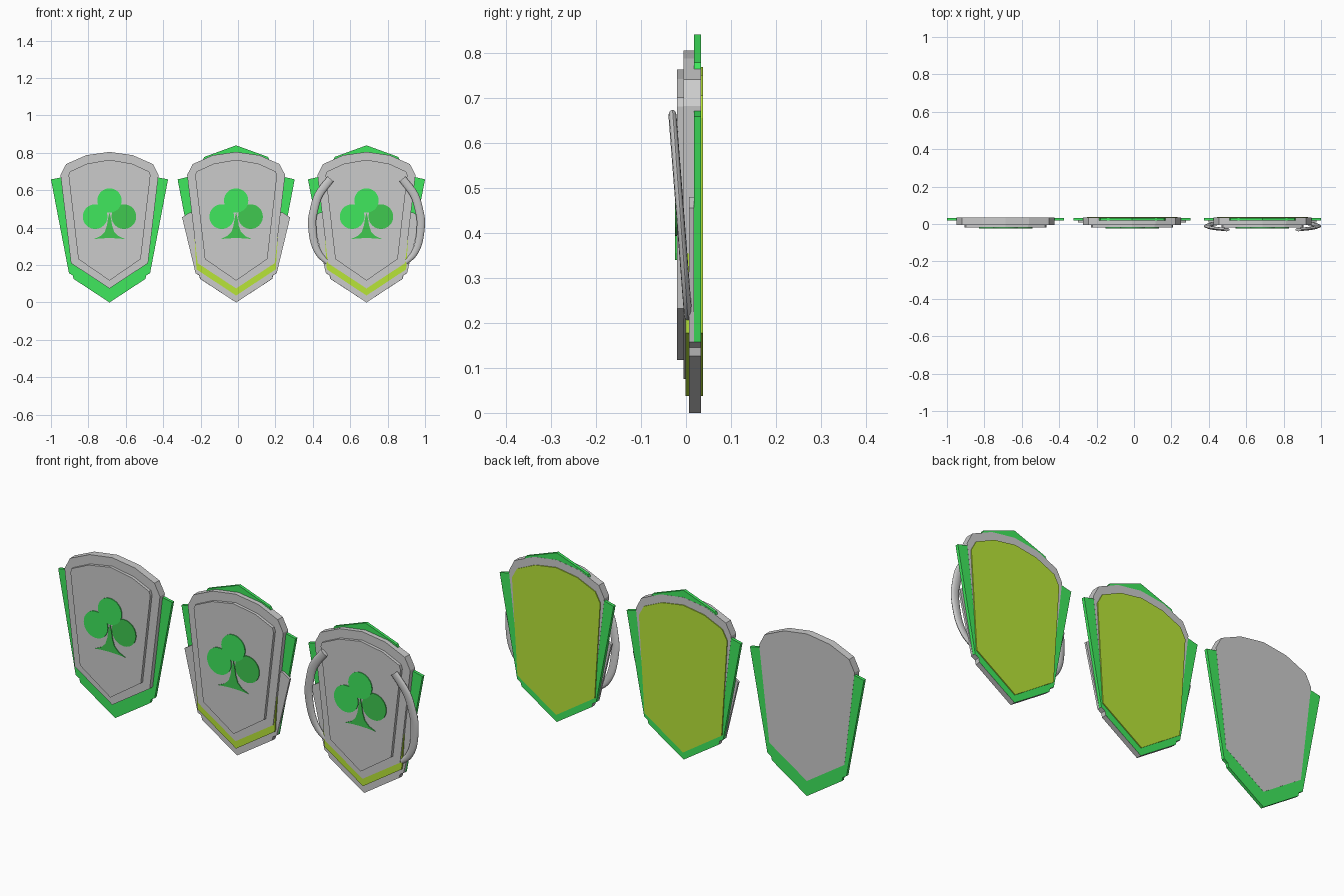
import bpy, bmesh, math
from mathutils import Vector

if "Cube" in bpy.data.objects:
    bpy.data.objects.remove(bpy.data.objects["Cube"])


def material(name, rgb):
    m = bpy.data.materials.new(name)
    m.diffuse_color = (*rgb, 1)
    m.use_nodes = True
    m.node_tree.nodes["Principled BSDF"].inputs["Base Color"].default_value = m.diffuse_color
    return m


GREEN = material("green", (0.05, 0.80, 0.11))
DARK = material("dark_green", (0.05, 0.58, 0.08))
LIME = material("lime", (0.48, 0.78, 0.04))


def finish(name, bm, mat=None):
    bmesh.ops.recalc_face_normals(bm, faces=bm.faces)
    me = bpy.data.meshes.new(name)
    bm.to_mesh(me)
    bm.free()
    ob = bpy.data.objects.new(name, me)
    bpy.context.collection.objects.link(ob)
    if mat:
        me.materials.append(mat)
    return ob


def slab(name, pts, y0, y1, mat=None):
    """Extrude an x-z outline from y0 to y1."""
    bm = bmesh.new()
    face = bm.faces.new([bm.verts.new((x, y0, z)) for x, z in pts])
    ext = bmesh.ops.extrude_face_region(bm, geom=[face])
    for v in ext["geom"]:
        if isinstance(v, bmesh.types.BMVert):
            v.co.y = y1
    return finish(name, bm, mat)


def mirrored(half, cx):
    """Full outline from a right half listed from top centre to bottom centre."""
    left = [(-x, z) for x, z in reversed(half) if x > 0]
    return [(cx + x, z) for x, z in half + left]


def disc(cx, cz, r, n=32):
    return [(cx + r * math.cos(2 * math.pi * i / n), cz + r * math.sin(2 * math.pi * i / n))
            for i in range(n)]


def handle(name, cx, side):
    """Curved side tube, oval section, leaning back towards the bottom."""
    ctrl = [(.192, .660), (.256, .575), (.283, .485), (.291, .42), (.279, .32), (.25, .255), (.21, .215)]
    half_w = [.021, .022, .022, .022, .020, .017, .012]
    path = []
    for i in range(len(ctrl) - 1):          # Catmull-Rom through the points
        p = [Vector(ctrl[max(0, min(len(ctrl) - 1, i + k))]) for k in (-1, 0, 1, 2)]
        for s in range(4):
            t = s / 4
            q = 0.5 * (2 * p[1] + (p[2] - p[0]) * t + (2 * p[0] - 5 * p[1] + 4 * p[2] - p[3]) * t * t
                       + (3 * p[1] - p[0] - 3 * p[2] + p[3]) * t ** 3)
            path.append((q, half_w[i] * (1 - t) + half_w[i + 1] * t))
    path.append((Vector(ctrl[-1]), half_w[-1]))
    bm, rings, n = bmesh.new(), [], 12
    for i, (q, w) in enumerate(path):
        d = (path[min(i + 1, len(path) - 1)][0] - path[max(i - 1, 0)][0]).normalized()
        y = -0.030 + (0.66 - q.y) * 0.078
        ring = []
        for k in range(n):
            a = 2 * math.pi * k / n
            o = w * math.cos(a)
            ring.append(bm.verts.new((cx + side * (q.x - d.y * o), y + .009 * math.sin(a), q.y + d.x * o)))
        rings.append(ring)
    for a, b in zip(rings, rings[1:]):
        for k in range(n):
            bm.faces.new((a[k], a[(k + 1) % n], b[(k + 1) % n], b[k]))
    bm.faces.new(rings[0])
    bm.faces.new(rings[-1])
    ob = finish(name, bm)
    bpy.context.view_layer.objects.active = ob
    ob.select_set(True)
    bpy.ops.object.shade_smooth_by_angle(angle=math.radians(40))
    ob.select_set(False)


# half outlines (x, z)
BODY = [(0, .805), (.125, .787), (.232, .74), (.262, .682), (.206, .21), (0, .075)]
PLATE = [(0, .763), (.115, .742), (.217, .684), (.212, .684), (.166, .24), (0, .117)]
PLATE = [(0, .763), (.12, .742), (.217, .684), (.248, .683), (.206, .24), (0, .117)]
PLATE = [(0, .763), (.12, .742), (.212, .70), (.219, .68), (.167, .232), (0, .117)]
LINER = [(0, .768), (.115, .750), (.215, .705), (.242, .655), (.214, .21), (.212, .177), (0, .037)]
CHIN = [(.217, .157), (.197, .145), (.192, .126), (0, 0)]
WINGS = [(0, .70), (.2, .68), (.313, .658)] + CHIN
PEAKED = [(0, .84), (.17, .778), (.22, .68), (.313, .658)] + CHIN
GUARD = [(0, .48), (.25, .48), (.289, .455)] + CHIN

for level, cx in enumerate((-.687, -.010, .687), 1):
    tag = f"_{level}"
    # main shield and raised front plate
    slab("shield_body" + tag, mirrored(BODY, cx), -.005, .0335)
    slab("front_plate" + tag, mirrored(PLATE, cx), -.020, -.005)
    # backing with side wings, plus extra layers on the upgraded shields
    slab("wing_backing" + tag, mirrored(WINGS if level == 1 else PEAKED, cx), .018, .033, GREEN)
    if level > 1:
        slab("lower_guard" + tag, mirrored(GUARD, cx), .007, .018)
        rim = [(x * 1.006, z) for x, z in CHIN]
        slab("guard_chin" + tag, mirrored(rim, cx), .018, .0328)
        slab("lime_liner" + tag, mirrored(LINER, cx), -.001, .038, LIME)
    if level == 3:
        for side, word in ((-1, "left"), (1, "right")):
            handle("side_handle_" + word, cx, side)
    # clover emblem: three lobes and a flared stem
    slab("clover_top" + tag, disc(cx, .545, .065), -.0245, -.019, GREEN)
    slab("clover_left" + tag, disc(cx - .077, .459, .066), -.0243, -.019, GREEN)
    slab("clover_right" + tag, disc(cx + .077, .459, .066), -.0241, -.019, DARK)
    stem = [(0, .48), (.008, .45), (.014, .41), (.025, .378), (.048, .355), (.083, .339), (.04, .343), (0, .344)]
    slab("clover_stem" + tag, mirrored(stem, cx), -.0239, -.019, DARK)
